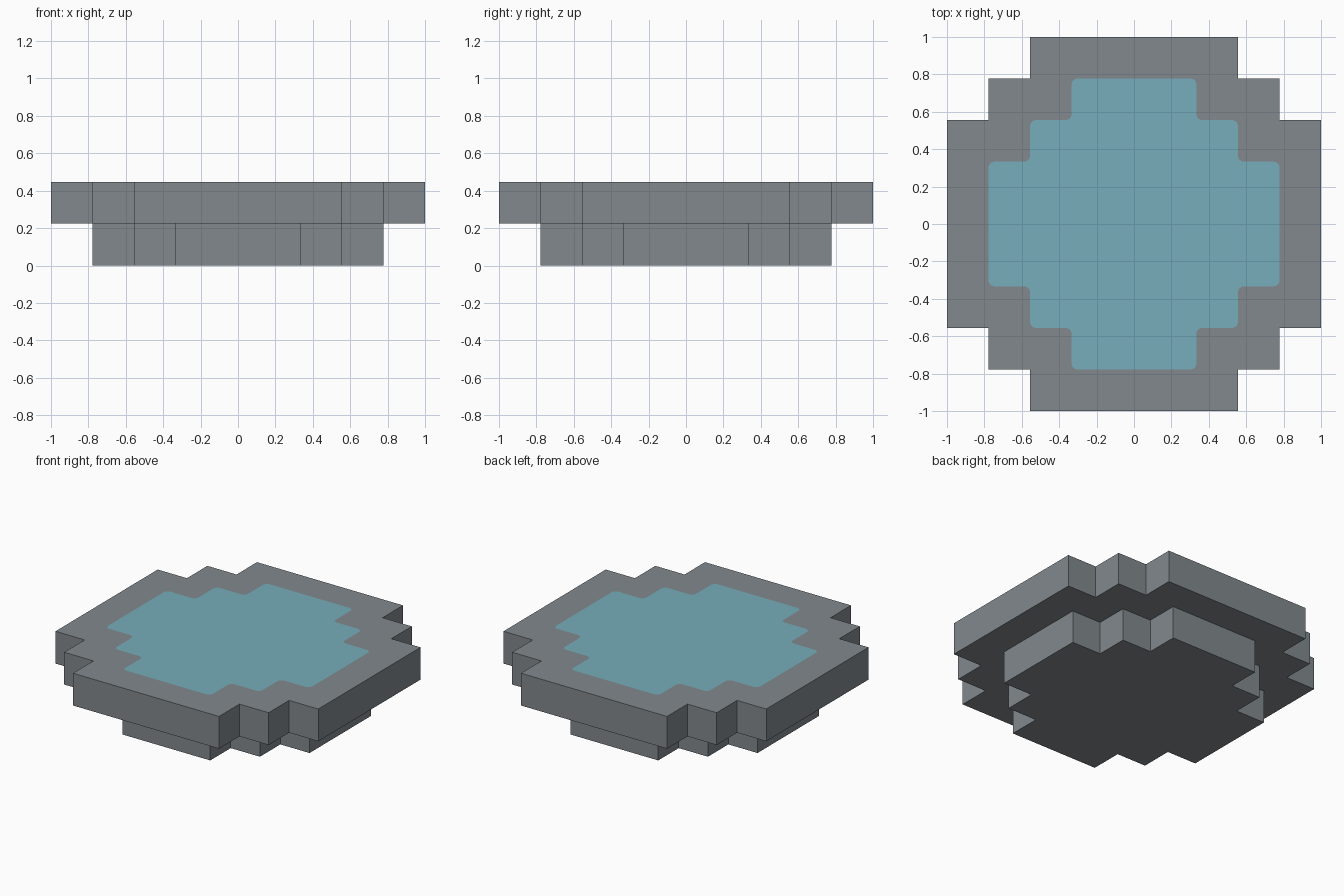
import bpy
import bmesh
import math
from mathutils import Vector

if "Cube" in bpy.data.objects:
    bpy.data.objects.remove(bpy.data.objects["Cube"], do_unlink=True)

STEP = 2 / 9                      # one stair step of the outline
MID, TOP = 0.225, 0.447           # underside and top of the rim slab


def material(name, rgb):
    mat = bpy.data.materials.new(name)
    mat.use_nodes = True
    mat.diffuse_color = (*rgb, 1)
    mat.node_tree.nodes["Principled BSDF"].inputs["Base Color"].default_value = (*rgb, 1)
    return mat


stone = material("grey stone", (0.223, 0.250, 0.270))
water = material("pale blue water", (0.181, 0.423, 0.497))


def stepped_outline(reach):
    """Counter-clockwise stepped disc outline: one quarter turned four times."""
    a, b, c = reach, reach - STEP, reach - 2 * STEP
    quarter = [(a, c), (b, c), (b, b), (c, b), (c, a)]
    points = []
    for turn in range(4):
        for x, y in quarter:
            for _ in range(turn):
                x, y = -y, x
            points.append(Vector((x, y)))
    return points


def rounded(points, radius, segments=5):
    """Replace every square corner with a small arc."""
    result = []
    for i, p in enumerate(points):
        u = (points[i - 1] - p).normalized()
        v = (points[(i + 1) % len(points)] - p).normalized()
        centre = p + (u + v) * radius
        for s in range(segments + 1):
            t = s / segments * math.pi / 2
            result.append(centre - (v * math.cos(t) + u * math.sin(t)) * radius)
    return result


def ring(bm, points, z):
    return [bm.verts.new((p.x, p.y, z)) for p in points]


def walls(bm, low, high):
    n = len(low)
    for i in range(n):
        j = (i + 1) % n
        bm.faces.new((low[i], low[j], high[j], high[i]))


def finish(bm, name, mats):
    mesh = bpy.data.meshes.new(name)
    bm.to_mesh(mesh)
    bm.free()
    for mat in mats:
        mesh.materials.append(mat)
    obj = bpy.data.objects.new(name, mesh)
    bpy.context.collection.objects.link(obj)
    return obj


# Lower base: plain stepped block
bm = bmesh.new()
outline = stepped_outline(1 - STEP)
low, high = ring(bm, outline, 0), ring(bm, outline, MID)
walls(bm, low, high)
bm.faces.new(low[::-1])
bm.faces.new(high)
finish(bm, "pool_base", [stone])

# Upper slab: stepped block whose top has a rounded water surface cut into it
bm = bmesh.new()
outline = stepped_outline(1)
low, high = ring(bm, outline, MID), ring(bm, outline, TOP)
walls(bm, low, high)
bm.faces.new(low[::-1])
pool = ring(bm, rounded(stepped_outline(1 - STEP), 0.032), TOP)
pool_face = bm.faces.new(pool)
pool_face.material_index = 1

# Stone rim between the outer edge and the water
edges = [bm.edges.get((loop[i - 1], loop[i])) for loop in (high, pool) for i in range(len(loop))]
rim = bmesh.ops.triangle_fill(bm, edges=edges, use_beauty=True, use_dissolve=False,
                              normal=(0, 0, 1))
for face in rim["geom"]:
    if isinstance(face, bmesh.types.BMFace):
        face.material_index = 0
        face.normal_update()
        if face.normal.z < 0:
            face.normal_flip()
finish(bm, "pool_rim_and_water", [stone, water])
